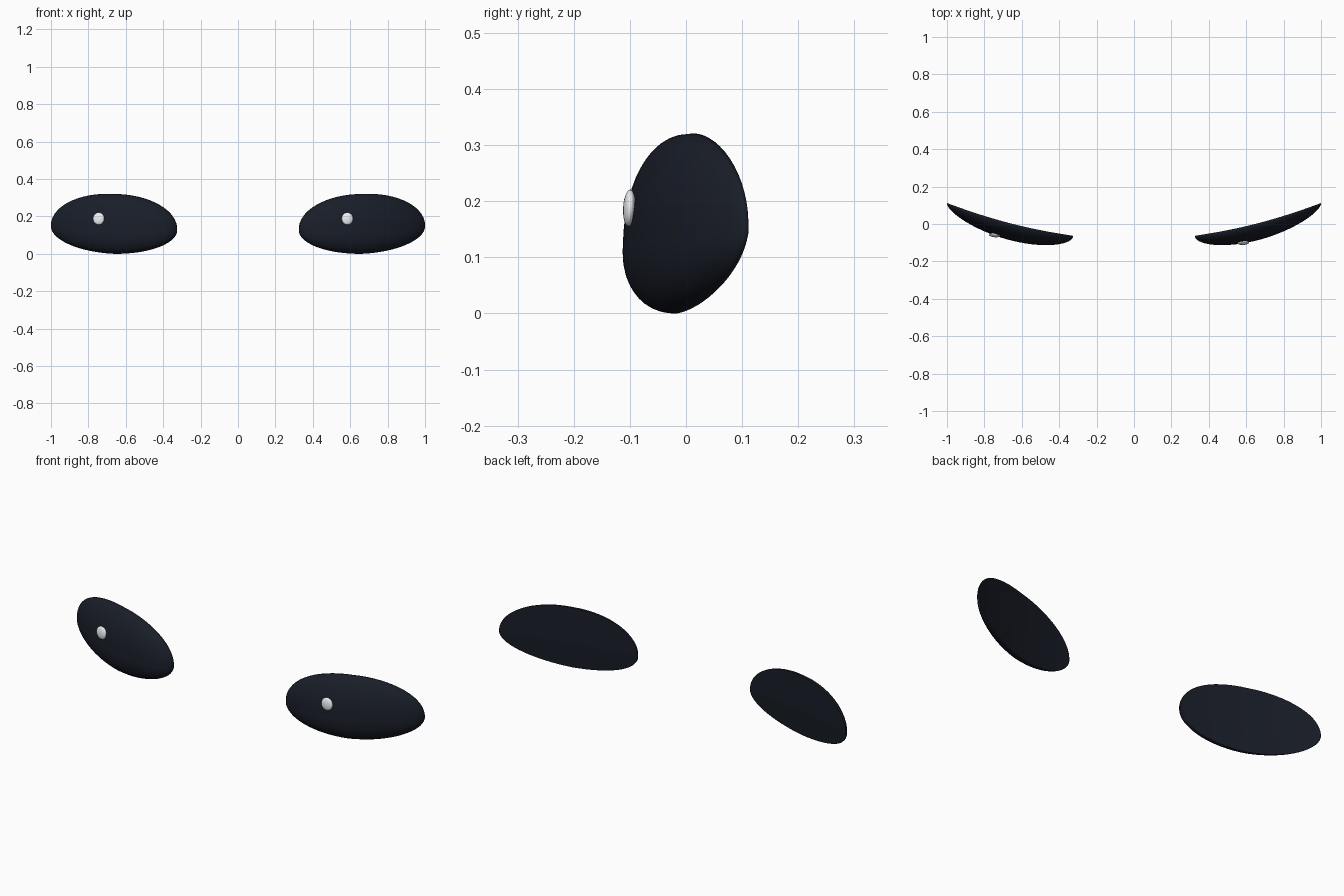
import bpy, bmesh, math
from mathutils import Matrix

if "Cube" in bpy.data.objects:
    bpy.data.objects.remove(bpy.data.objects["Cube"])


def material(name, rgb):
    m = bpy.data.materials.new(name)
    m.diffuse_color = (*rgb, 1)
    m.use_nodes = True
    m.node_tree.nodes["Principled BSDF"].inputs["Base Color"].default_value = m.diffuse_color
    return m


dark = material("dark_gloss", (0.0095, 0.0125, 0.021))
white = material("highlight_white", (0.85, 0.87, 0.9))


def finish(bm, name, mat):
    for f in bm.faces:
        f.smooth = True
    me = bpy.data.meshes.new(name)
    bm.to_mesh(me)
    bm.free()
    me.materials.append(mat)
    ob = bpy.data.objects.new(name, me)
    bpy.context.collection.objects.link(ob)
    return ob


# Almond eye: domed front, closed shallow back creased from corner to corner
def eye(name, side):
    bm = bmesh.new()
    bmesh.ops.create_uvsphere(bm, u_segments=64, v_segments=32, radius=1)
    for v in bm.verts:
        a, b, c = v.co
        # fuller upper lid, straighter lower lid
        k = 1 + (0.025 if b > 0 else -0.02) * abs(math.sin(2 * math.atan2(b, a)))
        a, b = a * k, b * k
        x = 0.6625 + 0.3375 * a
        z = 0.132 + 0.01 * a + b * (0.188 if b > 0 else 0.132)
        back = 0.0875 * a + 0.0235 * a * a + (0.004 if b > 0 else 0.016) * b
        v.co = (side * x, back - 0.085 * max(c, 0), z)
    if side < 0:
        bmesh.ops.reverse_faces(bm, faces=bm.faces[:])
    return finish(bm, name, dark)


# Small flattened highlight lying on the eye
def highlight(name, loc, turn):
    bm = bmesh.new()
    bmesh.ops.create_uvsphere(bm, u_segments=24, v_segments=12, radius=1)
    bm.transform(Matrix.Diagonal((0.031, 0.011, 0.033, 1)))
    ob = finish(bm, name, white)
    ob.location = loc
    ob.rotation_euler = (math.radians(-3), 0, math.radians(turn))
    return ob


eye("right_eye", 1)
eye("left_eye", -1)
highlight("right_highlight", (0.585, -0.101, 0.188), 4)
highlight("left_highlight", (-0.745, -0.06, 0.188), -6)
